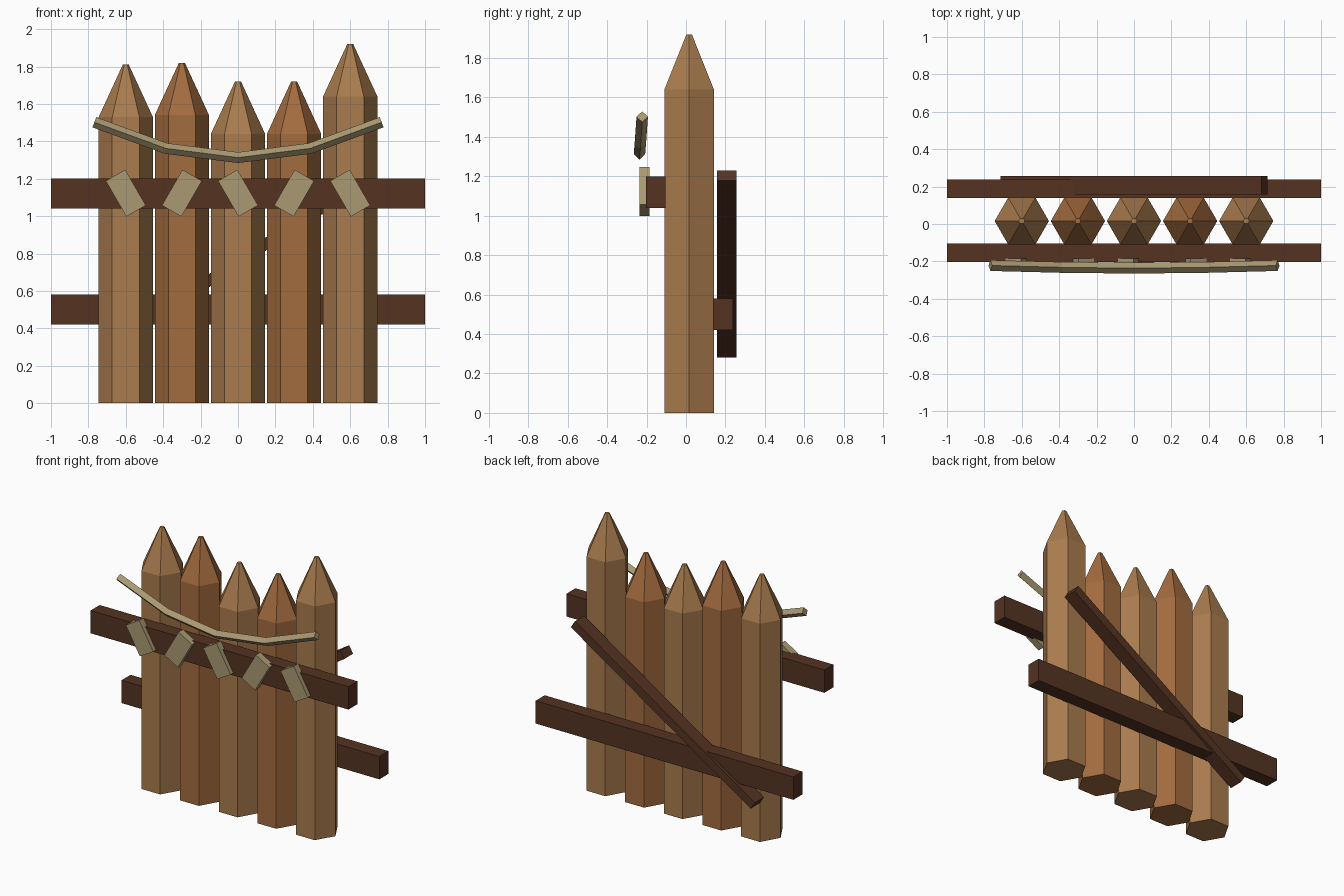
import bpy, bmesh
from math import radians, cos, sin, pi
from mathutils import Vector, Matrix

if "Cube" in bpy.data.objects:
    bpy.data.objects.remove(bpy.data.objects["Cube"])


def material(name, rgb):
    m = bpy.data.materials.new(name)
    m.diffuse_color = (*rgb, 1)
    m.use_nodes = True
    m.node_tree.nodes["Principled BSDF"].inputs["Base Color"].default_value = m.diffuse_color
    return m


WOOD_A = material("light_wood", (0.40, 0.20, 0.075))
WOOD_B = material("orange_wood", (0.37, 0.15, 0.05))
DARK = material("dark_wood", (0.09, 0.033, 0.016))
ROPE = material("rope", (0.40, 0.32, 0.17))


def finish(name, bm, mat):
    bmesh.ops.recalc_face_normals(bm, faces=bm.faces)
    me = bpy.data.meshes.new(name)
    bm.to_mesh(me)
    bm.free()
    me.materials.append(mat)
    ob = bpy.data.objects.new(name, me)
    bpy.context.collection.objects.link(ob)
    return ob


def loft(name, rings, mat):
    """Skin a list of equal-length point rings and cap both ends."""
    bm = bmesh.new()
    rows = [[bm.verts.new(p) for p in r] for r in rings]
    n = len(rows[0])
    for a, b in zip(rows, rows[1:]):
        for i in range(n):
            j = (i + 1) % n
            bm.faces.new((a[i], a[j], b[j], b[i]))
    bm.faces.new(rows[0])
    bm.faces.new(rows[-1])
    return finish(name, bm, mat)


def box(name, centre, size, mat, tilt=0):
    """Box turned by tilt degrees about the y axis."""
    bm = bmesh.new()
    bmesh.ops.create_cube(bm, size=1, matrix=Matrix.Diagonal((*size, 1)))
    ob = finish(name, bm, mat)
    ob.location = centre
    ob.rotation_euler.y = radians(tilt)
    return ob


# Sharpened hexagonal stakes
for i, shoulder in enumerate((1.53, 1.54, 1.44, 1.44, 1.64)):
    x = -0.6 + 0.3 * i
    rings = [[(x + r * cos(k * pi / 3), 0.016 + r * sin(k * pi / 3), z) for k in range(6)]
             for r, z in ((0.145, 0), (0.145, shoulder), (0.016, shoulder + 0.28))]
    loft(f"stake_{i + 1}", rings, WOOD_B if i % 2 else WOOD_A)

    # Rope lashing on the front rail in front of each stake
    box(f"lashing_{i + 1}", (x, -0.21, 1.123), (0.12, 0.05, 0.22), ROPE,
        30 if i % 2 else -30)

# Cross rails and the diagonal brace behind
box("front_rail", (0, -0.154, 1.12), (2, 0.10, 0.16), DARK)
box("back_rail", (0, 0.188, 0.50), (2, 0.10, 0.16), DARK)
box("diagonal_brace", (0, 0.207, 0.755), (1.66, 0.10, 0.06), DARK, -32.8)

# Sagging rope with a diamond section
path = [Vector(p) for p in ((-0.768, -0.222, 1.502), (-0.385, -0.232, 1.362),
                            (0, -0.236, 1.313), (0.385, -0.232, 1.362),
                            (0.768, -0.222, 1.502))]
R = 0.029
rings = []
for i, p in enumerate(path):
    d = (path[min(i + 1, 4)] - path[max(i - 1, 0)]).normalized()
    up = Vector((-d.z, 0, d.x)) * R
    side = Vector((0, R, 0))
    rings.append([p + up, p + side, p - up, p - side])
loft("hanging_rope", rings, ROPE)
